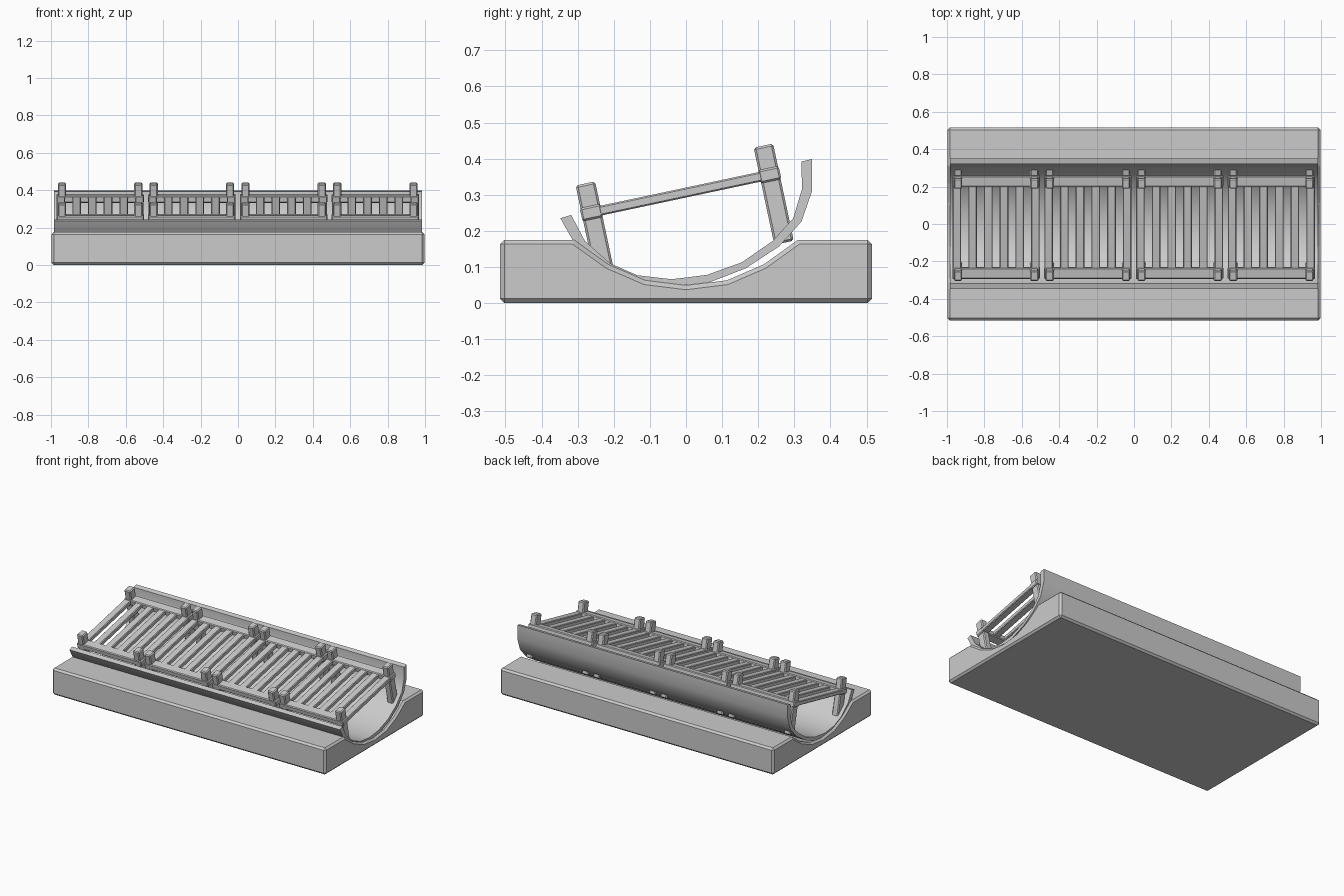
import bpy, bmesh, math
from mathutils import Matrix

if "Cube" in bpy.data.objects:
    bpy.data.objects.remove(bpy.data.objects["Cube"])

TILT = math.radians(12)
GRATE = Matrix.Translation((0, -0.015, 0.303)) @ Matrix.Rotation(TILT, 4, 'X')


def finish(name, bm, bevel):
    bmesh.ops.recalc_face_normals(bm, faces=bm.faces)
    mesh = bpy.data.meshes.new(name)
    bm.to_mesh(mesh)
    bm.free()
    ob = bpy.data.objects.new(name, mesh)
    bpy.context.collection.objects.link(ob)
    if bevel:
        mod = ob.modifiers.new("edge_bevel", 'BEVEL')
        mod.width = bevel
        mod.segments = 1
        mod.limit_method = 'ANGLE'
        mod.angle_limit = math.radians(40)
    return ob


def extrude_profile(name, outline, half, bevel=0):
    """Extrude a closed (y, z) outline along x."""
    bm = bmesh.new()
    face = bm.faces.new([bm.verts.new((-half, y, z)) for y, z in outline])
    out = bmesh.ops.extrude_face_region(bm, geom=[face])
    bmesh.ops.translate(bm, vec=(2 * half, 0, 0),
                        verts=[g for g in out["geom"] if isinstance(g, bmesh.types.BMVert)])
    return finish(name, bm, bevel)


def boxes(name, items, bevel):
    """Several boxes (centre, size) in one mesh, placed in the tilted grate frame."""
    bm = bmesh.new()
    for c, s in items:
        bmesh.ops.create_cube(bm, size=1,
                              matrix=Matrix.Translation(c) @ Matrix.Diagonal((*s, 1)))
    ob = finish(name, bm, bevel)
    ob.matrix_world = GRATE
    return ob


# Base block with a faceted groove
groove = [(-0.31, 0.175), (-0.215, 0.107), (-0.113, 0.063), (0, 0.049),
          (0.113, 0.063), (0.215, 0.107), (0.31, 0.175)]
extrude_profile("base", [(-0.515, 0), (-0.515, 0.175)] + groove + [(0.515, 0.175), (0.515, 0)],
                0.997, 0.012)

# Tilted trough shell
inner = [(-0.318, 0.244), (-0.28, 0.172), (-0.21, 0.11), (-0.135, 0.077), (-0.04, 0.066),
         (0.058, 0.078), (0.155, 0.113), (0.24, 0.172), (0.297, 0.235), (0.321, 0.315), (0.32, 0.392)]
outer = [(-0.348, 0.235), (-0.303, 0.155), (-0.224, 0.091), (-0.142, 0.056), (-0.04, 0.045),
         (0.064, 0.057), (0.165, 0.096), (0.258, 0.157), (0.32, 0.226), (0.349, 0.31), (0.349, 0.399)]
trough = extrude_profile("trough", inner + outer[::-1], 0.985)
bpy.context.view_layer.objects.active = trough
trough.select_set(True)
bpy.ops.object.shade_smooth_by_angle(angle=math.radians(35))

# Four grate sections: posts, rails and slats
for i in range(4):
    cx = -0.737 + 0.4905 * i
    n = i + 1
    boxes(f"posts_{n}", [((cx + sx * 0.204, sy * 0.252, -0.055), (0.044, 0.055, 0.275))
                         for sx in (-1, 1) for sy in (-1, 1)], 0.006)
    boxes(f"rails_{n}", [((cx, sy * 0.252, 0), (0.468, 0.059, 0.037))
                         for sy in (-1, 1)], 0.005)
    boxes(f"slats_{n}", [((cx + (k - 2.5) * 0.084, 0, 0), (0.046, 0.48, 0.027))
                         for k in range(6)], 0.004)
